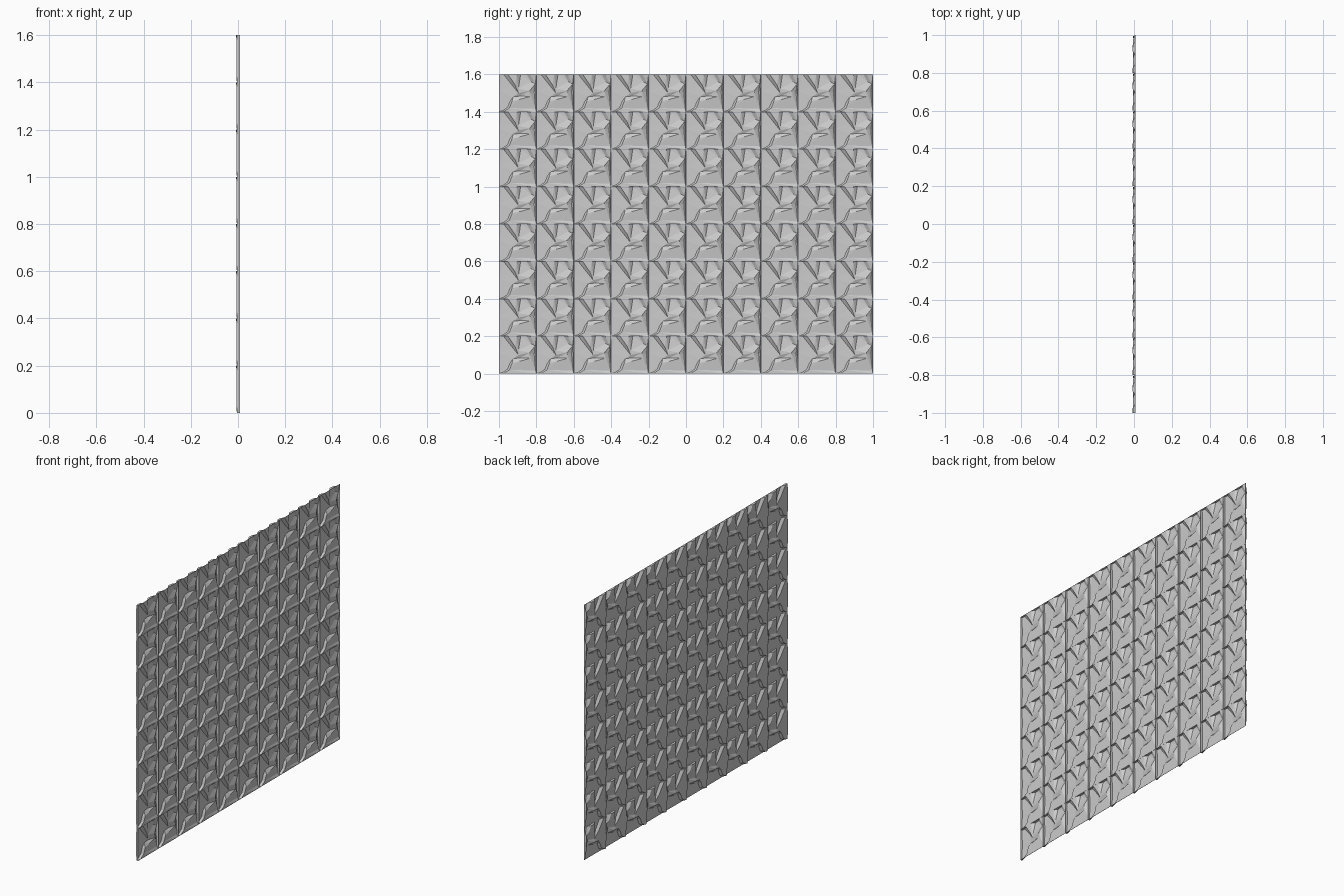
import bpy
from mathutils import Vector
from mathutils.geometry import delaunay_2d_cdt

if "Cube" in bpy.data.objects:
    bpy.data.objects.remove(bpy.data.objects["Cube"])

TILE = 0.2          # tile edge length
DEPTH = 0.016       # relief depth
COLS, ROWS = 10, 8

# Crease points of one faceted tile: across, up, relief (all 0..1)
P = {
    "bl": (0, 0, .2), "br": (1, 0, .95), "tr": (1, 1, .9), "tl": (0, 1, .2),
    "lm": (0, .55, .05), "b0": (.12, 0, .9),                            # borders
    "c": (.52, .50, .55),                                               # hub
    "d1": (.12, 1, .1), "d2": (.24, 1, 1), "d3": (.36, .70, .15),       # diagonal fold
    "d4": (.43, .72, 1),
    "v1": (.48, 1, .95), "v2": (.58, 1, 0), "v3": (.52, .62, .6),       # upright fold
    "r1": (.74, 1, .15), "r2": (.84, 1, 1), "r3": (.97, .74, .1),       # corner fold
    "r4": (.86, .80, .15),
    "g1": (.82, .56, 1), "g2": (.98, .08, .5), "g3": (.94, .52, .1),    # right fold
    "l1": (.12, .04, .15), "l2": (.23, .12, .15), "l3": (.29, .27, .15),  # curved fold
    "l4": (.38, .40, .25), "m2": (.28, .10, .9), "m3": (.35, .28, 1),
    "h2": (.84, .41, .95), "h3": (.55, .33, 1), "h4": (.56, .42, .15),  # level fold
}
CREASES = ("d1 d3,d3 c,d2 d4,d4 c,v1 v3,v2 v3,v3 c,r1 r4,r4 r3,r2 r3,g1 g2,h2 g2,"
           "c g1,g1 g3,g3 g2,g3 r3,g3 tr,"
           "bl l1,l1 l2,l2 l3,l3 l4,l4 c,b0 m2,m2 m3,m3 h3,h3 h2,l4 h4,h4 h2")

# Triangulate the creased tile
names = list(P)
flat = [Vector(P[n][:2]) for n in names]
edges = [tuple(names.index(n) for n in pair.split()) for pair in CREASES.split(",")]
out, _, faces, origins, _, _ = delaunay_2d_cdt(flat, edges, [], 0, 1e-6)


def place(u, v, h):
    return ((h - 0.5) * DEPTH, (u - COLS / 2) * TILE, v * TILE)


verts = [place(co.x, co.y, P[names[src[0]]][2] if src else 0.5)
         for co, src in zip(out, origins)]
faces = [list(f) for f in faces]

# Rim walls join each tile's wavy border to its straight front outline
sides = {(a, b) for f in faces for a, b in zip(f, f[1:] + f[:1])}
rim = [(a, b) for a, b in sides if (b, a) not in sides]
front = {}
for a, _ in rim:
    front[a] = len(verts)
    verts.append(place(out[a].x, out[a].y, 1))
faces += [[b, a, front[a], front[b]] for a, b in rim]

# Relief panel: one tile repeated in a grid
mesh = bpy.data.meshes.new("relief_panel")
mesh.from_pydata(verts, [], faces)
mesh.update()
panel = bpy.data.objects.new("relief_panel", mesh)
bpy.context.collection.objects.link(panel)
for name, number, step in (("columns", COLS, (0, TILE, 0)), ("rows", ROWS, (0, 0, TILE))):
    arr = panel.modifiers.new(name, "ARRAY")
    arr.count = number
    arr.use_relative_offset = False
    arr.use_constant_offset = True
    arr.constant_offset_displace = step
